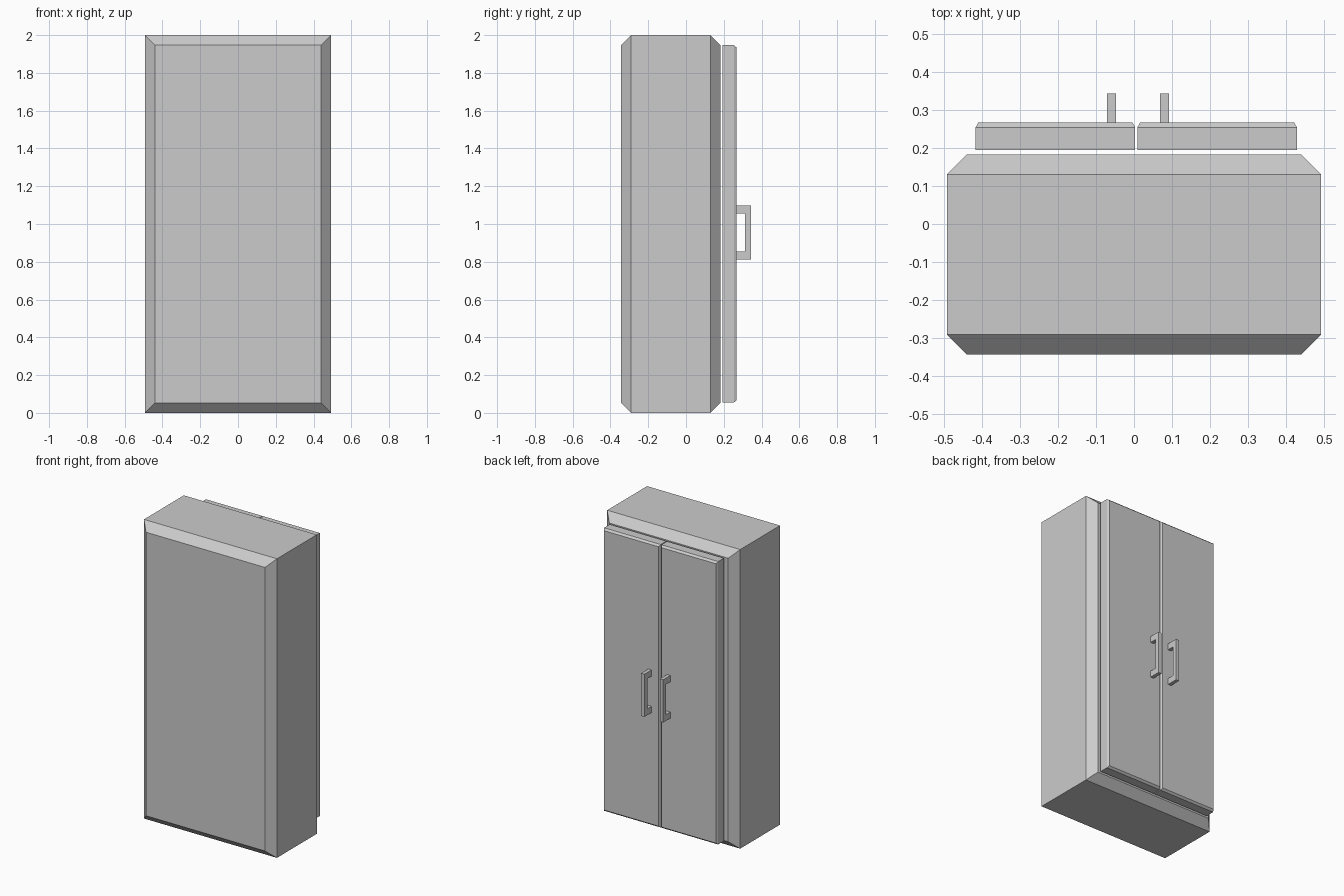
import bpy, bmesh

if "Cube" in bpy.data.objects:
    bpy.data.objects.remove(bpy.data.objects["Cube"])


def mesh_object(name, bm):
    bmesh.ops.recalc_face_normals(bm, faces=bm.faces)
    me = bpy.data.meshes.new(name)
    bm.to_mesh(me)
    bm.free()
    ob = bpy.data.objects.new(name, me)
    bpy.context.collection.objects.link(ob)
    return ob


def slab(name, x0, x1, z0, z1, sections):
    """Loft a rectangle along y; sections are (y, x inset, z inset)."""
    bm = bmesh.new()
    rings = []
    for y, ix, iz in sections:
        a, b, c, d = x0 + ix, x1 - ix, z0 + iz, z1 - iz
        rings.append([bm.verts.new((x, y, z))
                      for x, z in ((a, c), (b, c), (b, d), (a, d))])
    for r, s in zip(rings, rings[1:]):
        for i in range(4):
            j = (i + 1) % 4
            bm.faces.new((r[i], r[j], s[j], s[i]))
    bm.faces.new(rings[0])
    bm.faces.new(rings[-1])
    return mesh_object(name, bm)


def handle(name, x0, x1):
    """C-shaped pull: profile in y-z extruded along x."""
    door, inner, outer = 0.266, 0.312, 0.343
    profile = [(door, 0.812), (outer, 0.812), (outer, 1.098), (door, 1.098),
               (door, 1.056), (inner, 1.056), (inner, 0.854), (door, 0.854)]
    bm = bmesh.new()
    face = bm.faces.new([bm.verts.new((x0, y, z)) for y, z in profile])
    ext = bmesh.ops.extrude_face_region(bm, geom=[face], use_keep_orig=True)
    verts = [v for v in ext["geom"] if isinstance(v, bmesh.types.BMVert)]
    bmesh.ops.translate(bm, verts=verts, vec=(x1 - x0, 0, 0))
    return mesh_object(name, bm)


# Cabinet body with chamfered front and back rims
slab("cabinet_body", -0.492, 0.492, 0.0, 2.0,
     [(-0.343, 0.052, 0.052), (-0.291, 0, 0), (0.13, 0, 0), (0.182, 0.052, 0.052)])

# Pair of doors, chamfered on the outer face, each with a pull handle
for side, door_x, pull_x in (("left", (-0.416, 0.003), (-0.071, -0.047)),
                             ("right", (0.009, 0.428), (0.068, 0.092))):
    slab(side + "_door", *door_x, 0.055, 1.947,
         [(0.194, 0, 0), (0.254, 0, 0), (0.267, 0.007, 0.012)])
    handle(side + "_handle", *pull_x)
